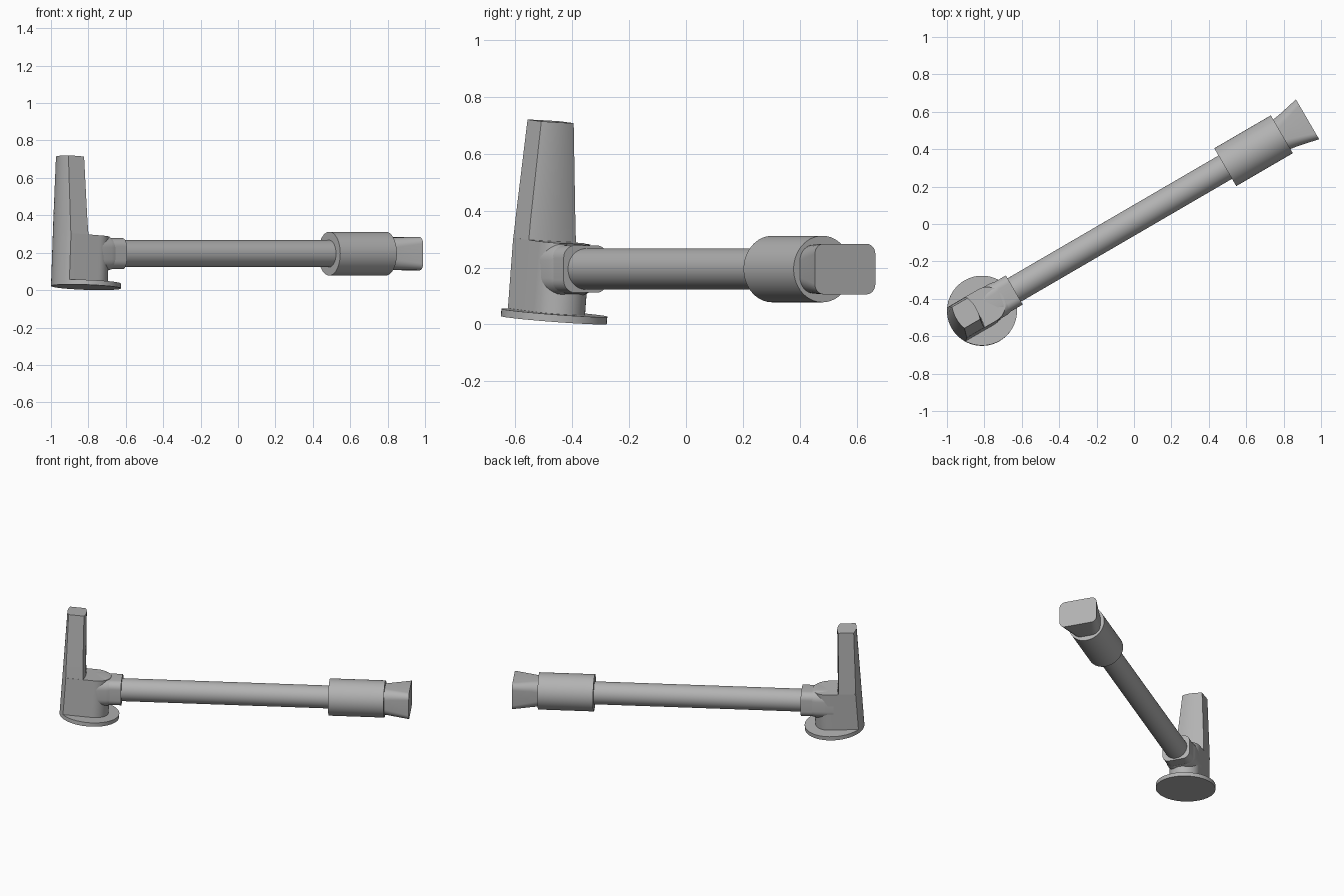
import bpy, bmesh, math
from mathutils import Vector, Matrix

if "Cube" in bpy.data.objects:
    bpy.data.objects.remove(bpy.data.objects["Cube"])

# One plain grey for the whole fitting
grey = bpy.data.materials.new("plain_grey")
grey.use_nodes = True
colour = (0.45, 0.45, 0.45, 1)
grey.diffuse_color = colour
grey.node_tree.nodes["Principled BSDF"].inputs["Base Color"].default_value = colour

BASE_R, HALF = 0.187, 0.097
ORIGIN = Vector((-0.813, -0.465, 0.0155))


def frame(origin, along, up):
    """Frame whose x runs along the bar and whose z is up."""
    z = up.normalized()
    x = (along - along.dot(z) * z).normalized()
    return Matrix.Translation(origin) @ Matrix((x, z.cross(x), z)).transposed().to_4x4()


angle = math.radians(30.2)
ALONG = Vector((math.cos(angle), math.sin(angle), 0))
SIDE = Vector((-ALONG.y, ALONG.x, 0))
TILTED = frame(ORIGIN, ALONG, Vector((0.035, 0.075, 1)))
LEVEL = frame(Vector((ORIGIN.x, ORIGIN.y, 0.195)) + SIDE * 0.01, ALONG, Vector((0, 0, 1)))


def loft(name, rings, matrix):
    bm = bmesh.new()
    loops = [[bm.verts.new(p) for p in ring] for ring in rings]
    n = len(loops[0])
    for a, b in zip(loops, loops[1:]):
        for i in range(n):
            j = (i + 1) % n
            bm.faces.new((a[i], a[j], b[j], b[i]))
    bm.faces.new(loops[0])
    bm.faces.new(loops[-1])
    bmesh.ops.recalc_face_normals(bm, faces=bm.faces)
    mesh = bpy.data.meshes.new(name)
    bm.to_mesh(mesh)
    bm.free()
    mesh.materials.append(grey)
    obj = bpy.data.objects.new(name, mesh)
    obj.matrix_world = matrix
    bpy.context.collection.objects.link(obj)
    bpy.ops.object.select_all(action="DESELECT")
    obj.select_set(True)
    bpy.context.view_layer.objects.active = obj
    bpy.ops.object.shade_smooth_by_angle(angle=math.radians(30))
    return obj


def arc(cx, cy, r, start, end, steps):
    return [(cx + r * math.cos(start + (end - start) * i / steps),
             cy + r * math.sin(start + (end - start) * i / steps)) for i in range(steps + 1)]


def section(x, half_w, half_h, r):
    """Rounded rectangle across the bar at distance x."""
    pts = []
    for k, (sx, sy) in enumerate(((1, 1), (-1, 1), (-1, -1), (1, -1))):
        pts += arc(sx * (half_w - r), sy * (half_h - r), r,
                   k * math.pi / 2, (k + 1) * math.pi / 2, 8)
    return [(x, a, b) for a, b in pts]


def rod(name, x0, x1, r):
    circle = arc(0, 0, r, 0, math.tau, 64)[:-1]
    loft(name, [[(x, a, b) for a, b in circle] for x in (x0, x1)], LEVEL)


def outer_arc(half):
    """Part of the base rim on the side away from the bar."""
    a = math.asin(half / BASE_R)
    return arc(0, 0, BASE_R, math.pi - a, math.pi + a, 12)


def at_height(points, z):
    return [(x, y, z) for x, y in points]


# Round base plate
disc = arc(0, 0, BASE_R, 0, math.tau, 64)[:-1]
loft("base_plate", [at_height(disc, z) for z in (0, 0.026)], TILTED)

# Upright body: rim arc on one end, half round on the other
body = outer_arc(HALF) + arc(0.022, 0, HALF, -math.pi / 2, math.pi / 2, 24)
loft("body", [at_height(body, z) for z in (0.02, 0.275)], TILTED)


# Tapered lever with a slightly bowed inner face
def lever_ring(z, half, inner):
    bow = [(inner + 0.012 * (1 - t * t), half * t) for t in (i / 6 - 1 for i in range(13))]
    return at_height(outer_arc(half) + bow, z)


loft("lever", [lever_ring(0.26, HALF, -0.05), lever_ring(0.35, 0.091, -0.058),
               lever_ring(0.693, 0.066, -0.078)], TILTED)

# Shoulder and socket leading into the bar
loft("shoulder", [section(0, 0.096, 0.092, 0.06), section(0.11, 0.096, 0.092, 0.06),
                  section(0.135, 0.09, 0.084, 0.05)], LEVEL)
loft("socket", [section(x, 0.09, 0.083, 0.045) for x in (0.1, 0.206)], LEVEL)

# Bar and collar
rod("bar", 0.15, 1.6, 0.072)
rod("collar", 1.511, 1.861, 0.117)

# Flared end
loft("flared_end", [section(1.84, 0.088, 0.085, 0.06), section(1.9, 0.097, 0.087, 0.05),
                    section(2.02, 0.123, 0.089, 0.036)], LEVEL)
